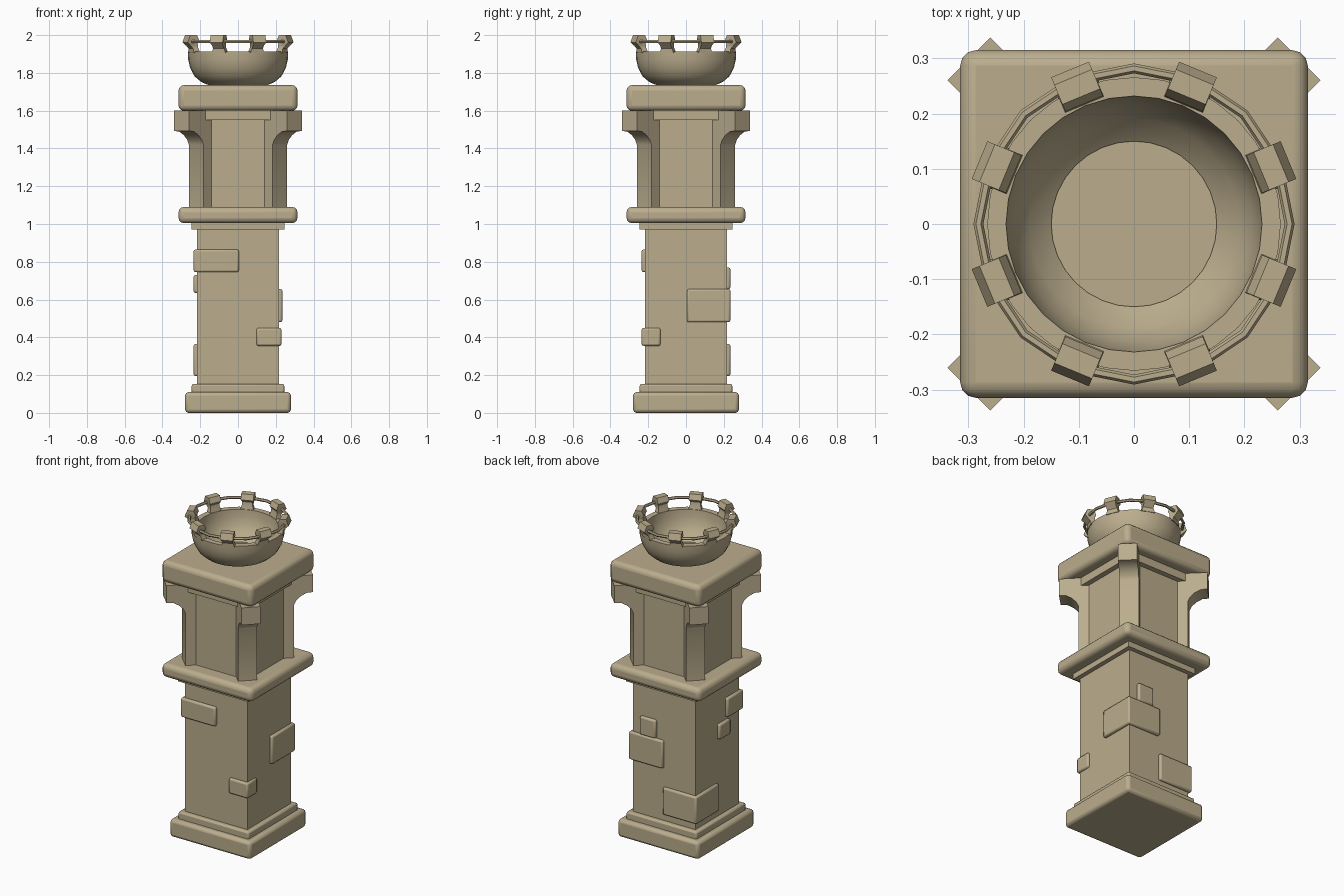
import bpy, bmesh, math
from mathutils import Matrix

if "Cube" in bpy.data.objects:
    bpy.data.objects.remove(bpy.data.objects["Cube"])

mat = bpy.data.materials.new("stone")
mat.diffuse_color = (0.50, 0.42, 0.27, 1)
mat.use_nodes = True
mat.node_tree.nodes["Principled BSDF"].inputs["Base Color"].default_value = mat.diffuse_color


def finish(bm, name, bevel=0.0, segments=2):
    """Turn a bmesh into a shaded object with an optional bevel."""
    bmesh.ops.recalc_face_normals(bm, faces=bm.faces)
    me = bpy.data.meshes.new(name)
    bm.to_mesh(me)
    bm.free()
    ob = bpy.data.objects.new(name, me)
    bpy.context.collection.objects.link(ob)
    me.materials.append(mat)
    if bevel:
        mod = ob.modifiers.new("bevel", "BEVEL")
        mod.width, mod.segments = bevel, segments
    bpy.ops.object.select_all(action='DESELECT')
    ob.select_set(True)
    bpy.context.view_layer.objects.active = ob
    bpy.ops.object.shade_smooth_by_angle(angle=math.radians(35))
    return ob


def box(name, x0, x1, y0, y1, z0, z1, bevel=0.0, segments=2):
    bm = bmesh.new()
    m = Matrix.Translation(((x0 + x1) / 2, (y0 + y1) / 2, (z0 + z1) / 2))
    m = m @ Matrix.Diagonal((x1 - x0, y1 - y0, z1 - z0, 1))
    bmesh.ops.create_cube(bm, size=1, matrix=m)
    return finish(bm, name, bevel, segments)


def square(name, half, z0, z1, bevel=0.0, segments=2):
    return box(name, -half, half, -half, half, z0, z1, bevel, segments)


def radial_loft(name, stations, angle, bevel=0.0):
    """Four-sided loft; station = inner r, inner z, outer r, outer z, half width."""
    bm = bmesh.new()
    rings = []
    for ri, zi, ro, zo, w in stations:
        pts = [(ri, -w, zi), (ro, -w, zo), (ro, w, zo), (ri, w, zi)]
        rings.append([bm.verts.new(p) for p in pts])
    for a, b in zip(rings, rings[1:]):
        for i in range(4):
            j = (i + 1) % 4
            bm.faces.new((a[i], a[j], b[j], b[i]))
    bm.faces.new(rings[0])
    bm.faces.new(rings[-1])
    bm.transform(Matrix.Rotation(angle, 4, 'Z'))
    return finish(bm, name, bevel)


def lathe(name, profile, n):
    """Revolve a closed (r, z) profile around z."""
    bm = bmesh.new()
    rings = [[bm.verts.new((r * math.cos(2 * math.pi * k / n),
                            r * math.sin(2 * math.pi * k / n), z))
              for r, z in profile] for k in range(n)]
    p = len(profile)
    for k in range(n):
        a, b = rings[k], rings[(k + 1) % n]
        for i in range(p):
            j = (i + 1) % p
            bm.faces.new((a[i], b[i], b[j], a[j]))
    return finish(bm, name)


# Plinth, shaft and slabs
square("plinth", 0.28, 0, 0.11, 0.018)
square("plinth_step", 0.245, 0.10, 0.153, 0.01)
square("shaft", 0.217, 0.14, 1.57)
square("lower_collar", 0.245, 0.97, 1.01)
square("middle_slab", 0.315, 1.005, 1.09, 0.028, 3)
square("upper_collar", 0.25, 1.55, 1.61)
square("top_slab", 0.315, 1.60, 1.735, 0.028, 3)

# Diagonal corner columns with flared brackets
column = [(0.22, z, r, z, 0.055) for r, z in
          [(0.313, 1.08), (0.313, 1.42), (0.325, 1.445), (0.35, 1.47),
           (0.385, 1.49), (0.423, 1.492), (0.423, 1.60)]]
for k in range(4):
    radial_loft(f"corner_column_{k + 1}", column, math.radians(45 + 90 * k))

# Raised stones on the shaft, most wrapping a corner
stones = [(-0.235, 0.005, -0.235, -0.08, 0.745, 0.865),
          (0.098, 0.23, -0.235, -0.135, 0.355, 0.45),
          (0.0, 0.235, 0.005, 0.235, 0.48, 0.655),
          (0.05, 0.16, 0.15, 0.235, 0.655, 0.77),
          (-0.235, 0.0, 0.005, 0.235, 0.195, 0.365),
          (-0.235, -0.15, -0.11, 0.0, 0.635, 0.73)]
for i, s in enumerate(stones):
    box(f"raised_stone_{i + 1}", *s, bevel=0.01)

# Bowl shell resting on the top slab
lathe("bowl", [(0.15, 1.733), (0.195, 1.752), (0.23, 1.782), (0.253, 1.825),
               (0.264, 1.87), (0.266, 1.912), (0.232, 1.912), (0.228, 1.87),
               (0.215, 1.825), (0.19, 1.78), (0.15, 1.745)], 32)

# Crown posts and the ring that links them
post = [(0.232, 1.905, 0.268, 1.905, 0.040), (0.242, 1.935, 0.270, 1.930, 0.031),
        (0.244, 1.955, 0.285, 1.945, 0.031), (0.236, 1.968, 0.303, 1.962, 0.037),
        (0.250, 2.0, 0.288, 2.0, 0.037)]
for k in range(8):
    radial_loft(f"crown_post_{k + 1}", post, math.radians(22.5 + 45 * k))
lathe("crown_ring", [(0.282 + 0.009 * math.cos(math.pi * i / 3),
                      1.965 + 0.009 * math.sin(math.pi * i / 3)) for i in range(6)], 16)
